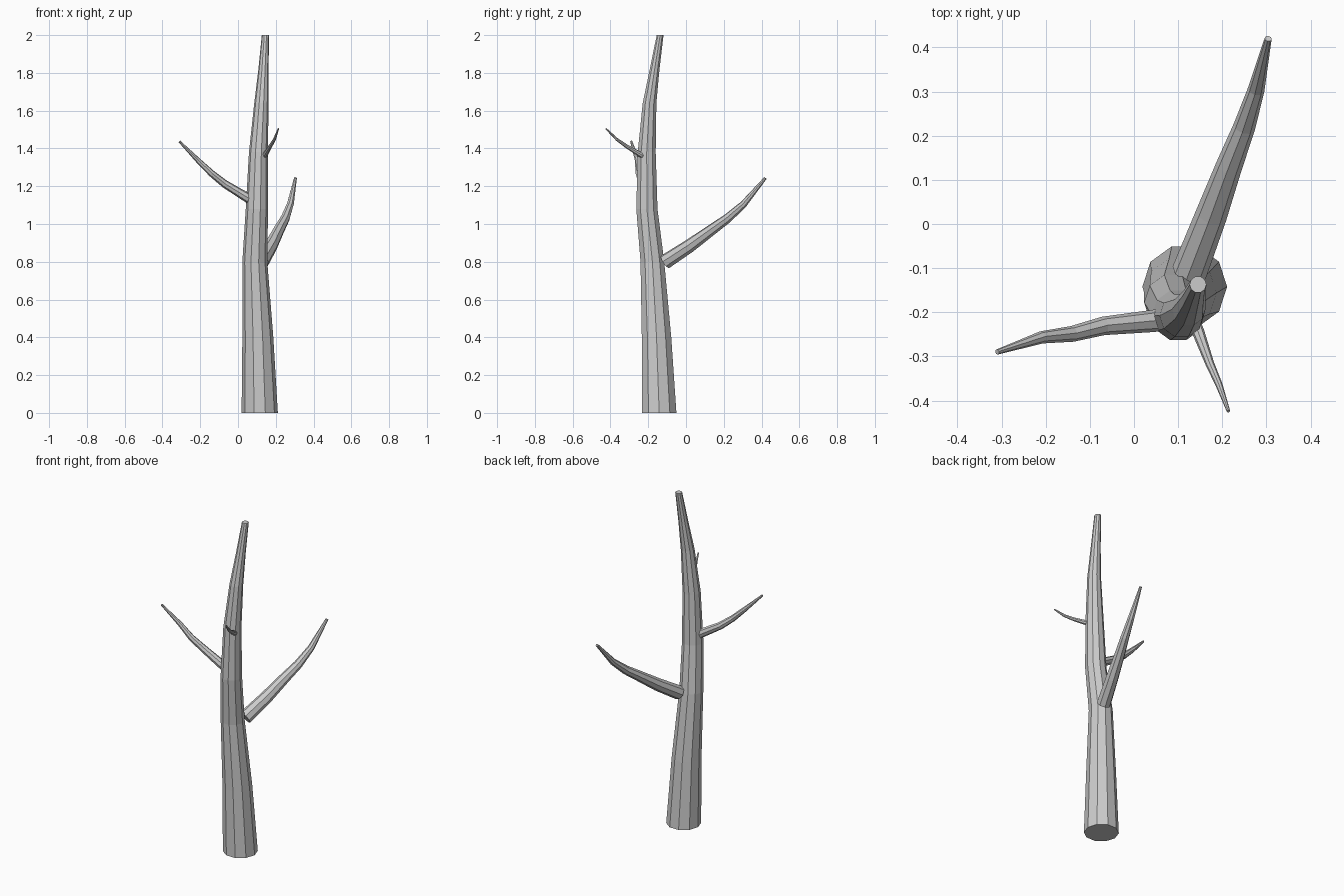
import bpy, bmesh
from math import cos, sin, tau
from mathutils import Vector


def limb(name, stations, sides, level=False):
    """Flat-faced tapered tube through stations of (x, y, z, radius)."""
    pts = [Vector(s[:3]) for s in stations]
    bm = bmesh.new()
    rings = []
    for i, (p, s) in enumerate(zip(pts, stations)):
        # Level rings for the trunk, rings square to the path for branches
        if level:
            u, v = Vector((1, 0, 0)), Vector((0, 1, 0))
        else:
            t = (pts[min(i + 1, len(pts) - 1)] - pts[max(i - 1, 0)]).normalized()
            u = Vector((0, 0, 1)).cross(t).normalized()
            v = t.cross(u)
        rings.append([bm.verts.new(p + s[3] * (u * cos(tau * k / sides) + v * sin(tau * k / sides)))
                      for k in range(sides)])
    for a, b in zip(rings, rings[1:]):
        for k in range(sides):
            n = (k + 1) % sides
            bm.faces.new((a[k], a[n], b[n], b[k]))
    bm.faces.new(rings[0][::-1])
    bm.faces.new(rings[-1])
    bmesh.ops.recalc_face_normals(bm, faces=bm.faces)
    mesh = bpy.data.meshes.new(name)
    bm.to_mesh(mesh)
    bm.free()
    obj = bpy.data.objects.new(name, mesh)
    bpy.context.collection.objects.link(obj)
    return obj


# Leaning, tapering trunk
limb("trunk", [
    (0.115, -0.142, 0.00, 0.096),
    (0.105, -0.156, 0.40, 0.082),
    (0.089, -0.178, 0.80, 0.066),
    (0.100, -0.207, 1.08, 0.059),
    (0.108, -0.208, 1.38, 0.050),
    (0.124, -0.193, 1.64, 0.038),
    (0.135, -0.166, 1.82, 0.027),
    (0.145, -0.137, 2.00, 0.019)], 10, level=True)

# Large branch towards the back
limb("back_branch", [
    (0.125, -0.110, 0.800, 0.040),
    (0.175, 0.020, 0.885, 0.036),
    (0.215, 0.130, 0.965, 0.030),
    (0.250, 0.220, 1.030, 0.025),
    (0.277, 0.305, 1.105, 0.019),
    (0.304, 0.420, 1.243, 0.008)], 8)

# Medium branch towards the left
limb("left_branch", [
    (0.080, -0.215, 1.120, 0.026),
    (0.040, -0.220, 1.145, 0.025),
    (-0.070, -0.231, 1.212, 0.021),
    (-0.140, -0.249, 1.268, 0.018),
    (-0.210, -0.257, 1.335, 0.014),
    (-0.310, -0.290, 1.437, 0.006)], 8)

# Small twig towards the front
limb("front_twig", [
    (0.128, -0.205, 1.350, 0.015),
    (0.145, -0.243, 1.368, 0.014),
    (0.172, -0.317, 1.413, 0.010),
    (0.193, -0.365, 1.447, 0.008),
    (0.214, -0.424, 1.505, 0.004)], 8)
